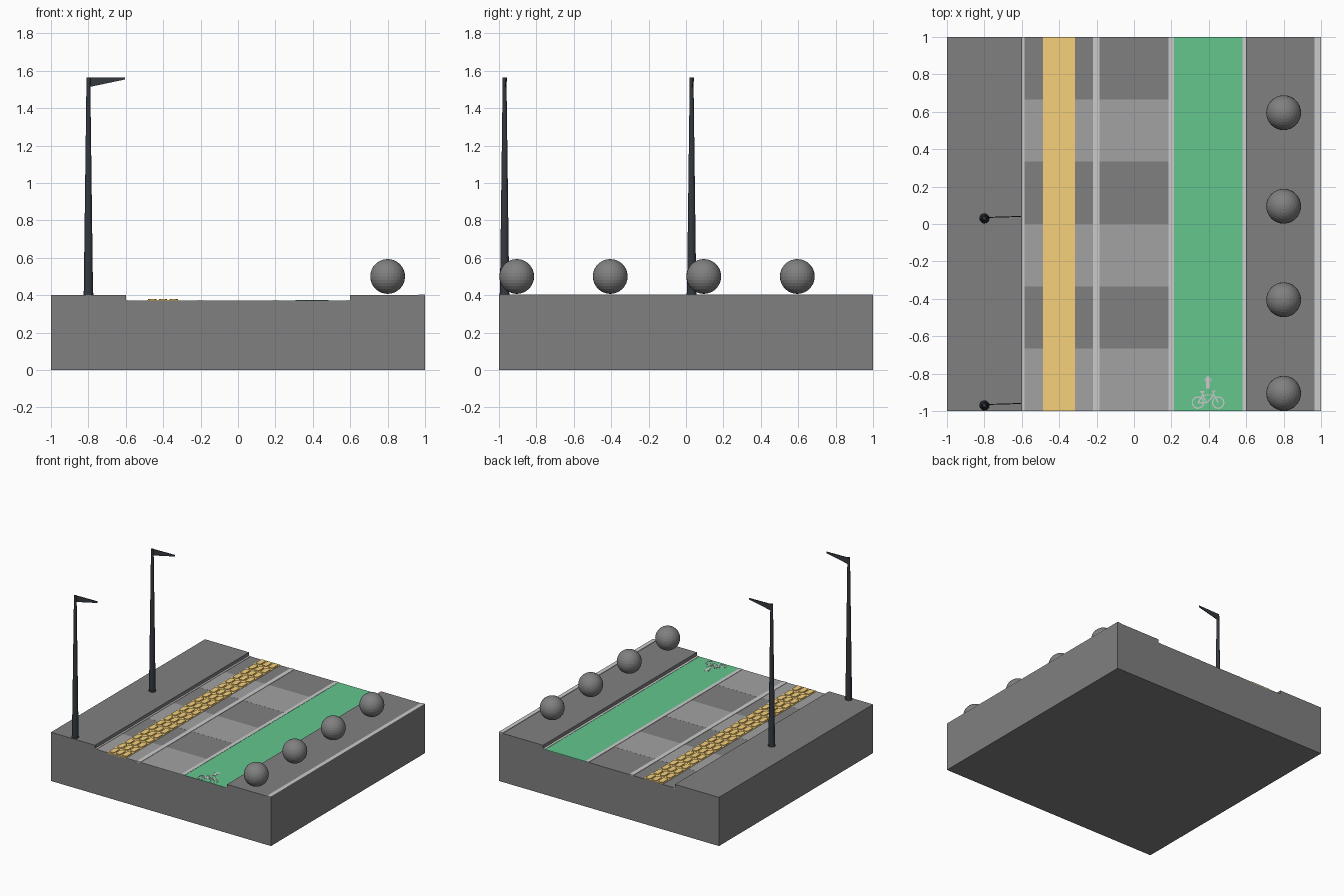
import bpy, bmesh
from math import sin, cos, pi, hypot

if "Cube" in bpy.data.objects:
    bpy.data.objects.remove(bpy.data.objects["Cube"])


def material(name, r, g, b):
    m = bpy.data.materials.new(name)
    m.diffuse_color = (r, g, b, 1)
    m.use_nodes = True
    m.node_tree.nodes["Principled BSDF"].inputs["Base Color"].default_value = m.diffuse_color
    return m


STONE = material("stone_grey", 0.216, 0.216, 0.216)
GREEN = material("lane_green", 0.125, 0.565, 0.27)
YELLOW = material("tactile_yellow", 0.93, 0.64, 0.20)
PALE = material("pale_paving", 0.36, 0.36, 0.36)
LINE = material("line_grey", 0.527, 0.527, 0.527)
DARK = material("lamp_dark", 0.035, 0.042, 0.05)


def finish(name, bm, mat):
    bmesh.ops.recalc_face_normals(bm, faces=bm.faces)
    me = bpy.data.meshes.new(name)
    bm.to_mesh(me)
    bm.free()
    ob = bpy.data.objects.new(name, me)
    bpy.context.collection.objects.link(ob)
    me.materials.append(mat)
    return ob


def prism(bm, pts, vec):
    """Extrude a closed outline along vec."""
    f = bm.faces.new([bm.verts.new(p) for p in pts])
    new = bmesh.ops.extrude_face_region(bm, geom=[f])["geom"]
    bmesh.ops.translate(bm, vec=vec, verts=[v for v in new if isinstance(v, bmesh.types.BMVert)])


def slab(bm, x0, x1, y0, y1, z0, z1):
    prism(bm, [(x0, y0, z0), (x1, y0, z0), (x1, y1, z0), (x0, y1, z0)], (0, 0, z1 - z0))


ROAD = 0.37

# ground block with the sunken pavement channel
bm = bmesh.new()
profile = [(-1, 0), (1, 0), (1, .4), (.6, .4), (.6, ROAD), (-.6, ROAD), (-.6, .4), (-1, .4)]
prism(bm, [(x, -1, z) for x, z in profile], (0, 2, 0))
finish("ground_block", bm, STONE)

# alternating pale paving bands, either side of the tactile strip
bm = bmesh.new()
for i in range(3):
    y = -1 + i * 2 / 3
    for x0, x1 in ((-.585, -.485), (-.315, -.22), (-.185, .185)):
        slab(bm, x0, x1, y, y + 1 / 3, ROAD - .005, ROAD + .0005)
finish("paving_bands", bm, PALE)

# edging strips
bm = bmesh.new()
for x0, x1, top in ((-.6, -.585, .373), (-.22, -.185, .373), (.185, .215, .373),
                    (.58, .6, .373), (.965, 1, .404)):
    slab(bm, x0, x1, -1, 1, top - .01, top)
finish("edging_strips", bm, LINE)

# cycle lane
bm = bmesh.new()
slab(bm, .215, .58, -1, 1, ROAD - .005, ROAD + .001)
finish("cycle_lane", bm, GREEN)

# tactile strip with rows of raised bars with clipped corners
bm = bmesh.new()
slab(bm, -.487, -.315, -1, 1, ROAD - .005, .373)
rows = 20
corners = ((-1, -.8), (-.6, -1), (.6, -1), (1, -.8), (1, .8), (.6, 1), (-.6, 1), (-1, .8))
for i in range(rows):
    yc = -1 + (i + .5) * 2 / rows
    for xc in (-.458, -.401, -.344):
        prism(bm, [(xc + a * .022, yc + b * .040, .372) for a, b in corners], (0, 0, .007))
finish("tactile_strip", bm, YELLOW)

# painted bicycle and arrow
bm = bmesh.new()
Z0, Z1 = ROAD, ROAD + .003


def stroke(p, q, w=.007):
    dx, dy = q[0] - p[0], q[1] - p[1]
    s = w / 2 / hypot(dx, dy)
    nx, ny = -dy * s, dx * s
    prism(bm, [(p[0] + nx, p[1] + ny, Z0), (q[0] + nx, q[1] + ny, Z0),
               (q[0] - nx, q[1] - ny, Z0), (p[0] - nx, p[1] - ny, Z0)], (0, 0, Z1 - Z0))


rear, front = (.342, -.955), (.450, -.955)
for cx, cy in (rear, front):
    ring = [(cx + .030 * cos(2 * pi * k / 20), cy + .030 * sin(2 * pi * k / 20)) for k in range(20)]
    for k in range(20):
        stroke(ring[k], ring[(k + 1) % 20], .007)
crank, seat, head = (.388, -.957), (.368, -.914), (.428, -.914)
for a, b in ((rear, crank), (rear, seat), (seat, crank), (crank, head), (seat, head), (head, front),
             (head, (.421, -.893)), ((.421, -.893), (.438, -.893)),
             (seat, (.364, -.898)), ((.352, -.897), (.378, -.897))):
    stroke(a, b)
stroke((.396, -.880), (.396, -.836), .022)
prism(bm, [(.374, -.836, Z0), (.418, -.836, Z0), (.396, -.810, Z0)], (0, 0, Z1 - Z0))
finish("cycle_marking", bm, LINE)

# street lamps: tapered pole, foot collar, thin tapering arm
for i, y in enumerate((-.97, .03)):
    bm = bmesh.new()
    for r0, r1, z0, z1 in ((.025, .010, .4, 1.565), (.027, .026, .4, .412)):
        res = bmesh.ops.create_cone(bm, cap_ends=True, segments=12, radius1=r0, radius2=r1, depth=z1 - z0)
        bmesh.ops.translate(bm, vec=(-.8, y, (z0 + z1) / 2), verts=res["verts"])
    prism(bm, [(-.8, y + .002, 1.512), (-.605, y + .008, 1.553), (-.605, y + .008, 1.565),
               (-.8, y + .002, 1.565)], (0, .005, 0))
    finish(f"street_lamp_{i + 1}", bm, DARK)

# stone ball bollards
for i in range(4):
    bm = bmesh.new()
    bmesh.ops.create_uvsphere(bm, u_segments=32, v_segments=16, radius=.093)
    bmesh.ops.translate(bm, vec=(.8, -.905 + .5 * i, .5), verts=bm.verts)
    finish(f"ball_bollard_{i + 1}", bm, STONE)
